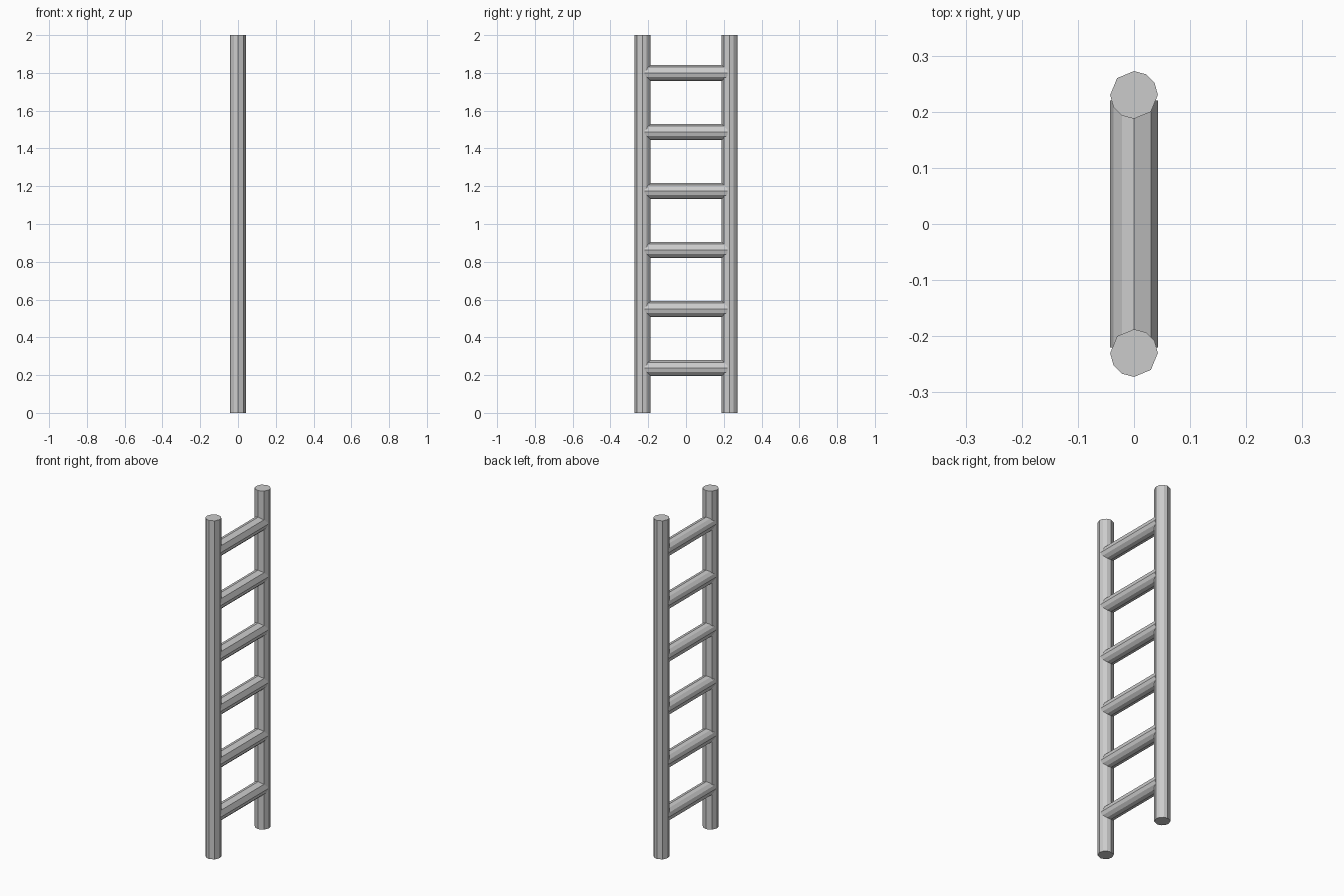
import bpy, bmesh
from math import radians, cos, sin
from mathutils import Matrix

if "Cube" in bpy.data.objects:
    bpy.data.objects.remove(bpy.data.objects["Cube"])

R = 0.0425
# Slightly uneven ten-sided section, as if whittled from a round pole
ANGLES = [0, 30, 60, 90, 135, 180, 210, 240, 270, 315]


def pole(name, length, matrix):
    """Flat-faced pole running from z=0 to z=length before the transform."""
    bm = bmesh.new()
    ring = [bm.verts.new((R * cos(radians(a)), R * sin(radians(a)), 0)) for a in ANGLES]
    base = bm.faces.new(ring)
    ext = bmesh.ops.extrude_face_region(bm, geom=[base], use_keep_orig=True)
    top = [g for g in ext["geom"] if isinstance(g, bmesh.types.BMVert)]
    bmesh.ops.translate(bm, verts=top, vec=(0, 0, length))
    bmesh.ops.recalc_face_normals(bm, faces=bm.faces)
    bm.transform(matrix)
    mesh = bpy.data.meshes.new(name)
    bm.to_mesh(mesh)
    bm.free()
    ob = bpy.data.objects.new(name, mesh)
    bpy.context.collection.objects.link(ob)
    return ob


# Two upright rails
for name, y in (("front_rail", -0.23), ("back_rail", 0.23)):
    pole(name, 2.0, Matrix.Translation((0, y, 0)))

# Six evenly spaced rungs, their ends seated in the rails
HALF = 0.22
for i in range(6):
    z = 0.238 + i * 0.3125
    pole(f"rung_{i + 1}", 2 * HALF,
         Matrix.Translation((0, -HALF, z)) @ Matrix.Rotation(radians(-90), 4, 'X'))
